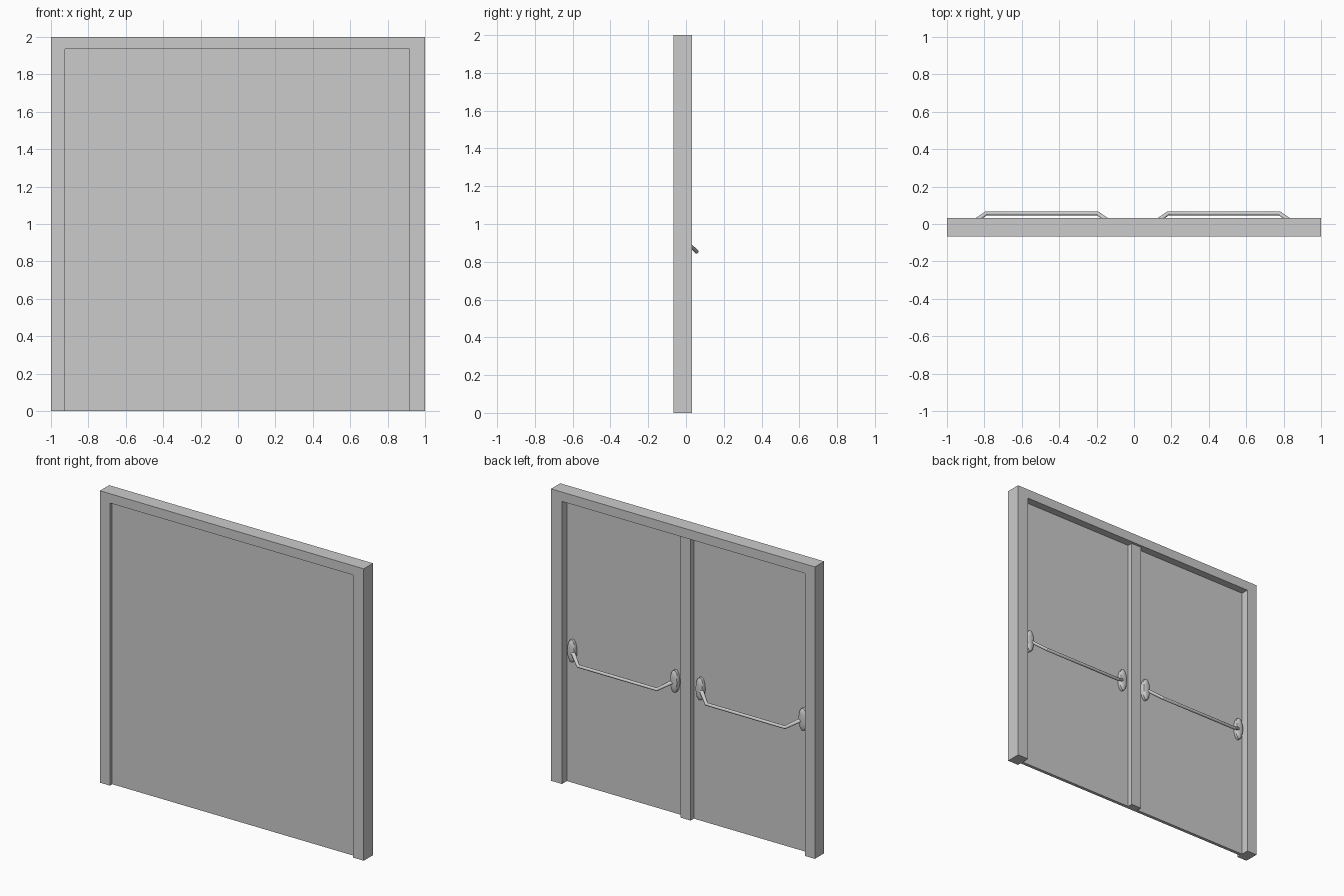
import bpy, bmesh, math
from mathutils import Vector

if "Cube" in bpy.data.objects:
    bpy.data.objects.remove(bpy.data.objects["Cube"])

FRONT, BACK = -0.067, 0.033        # frame faces
PANEL_FRONT, PANEL_BACK = -0.042, -0.02


def finish(name, bm, smooth=False):
    bmesh.ops.recalc_face_normals(bm, faces=bm.faces)
    mesh = bpy.data.meshes.new(name)
    bm.to_mesh(mesh)
    bm.free()
    obj = bpy.data.objects.new(name, mesh)
    bpy.context.collection.objects.link(obj)
    if smooth:
        bpy.ops.object.select_all(action='DESELECT')
        obj.select_set(True)
        bpy.context.view_layer.objects.active = obj
        bpy.ops.object.shade_smooth_by_angle(angle=math.radians(35))
    return obj


def extrude_outline(name, outline, y0, y1):
    """Extrude an (x, z) outline from y0 to y1."""
    bm = bmesh.new()
    face = bm.faces.new([bm.verts.new((x, y0, z)) for x, z in outline])
    new = bmesh.ops.extrude_face_region(bm, geom=[face])['geom']
    verts = [v for v in new if isinstance(v, bmesh.types.BMVert)]
    bmesh.ops.translate(bm, verts=verts, vec=(0, y1 - y0, 0))
    return finish(name, bm)


def rect(x0, x1, z0, z1):
    return [(x0, z0), (x1, z0), (x1, z1), (x0, z1)]


def bridge_rings(name, rings):
    """Skin a list of equal-sized point rings and cap both ends."""
    bm = bmesh.new()
    loops = [[bm.verts.new(p) for p in ring] for ring in rings]
    n = len(loops[0])
    for a, b in zip(loops, loops[1:]):
        for i in range(n):
            j = (i + 1) % n
            bm.faces.new((a[i], a[j], b[j], b[i]))
    bm.faces.new(loops[0])
    bm.faces.new(loops[-1])
    return finish(name, bm, smooth=True)


def mount_plate(name, x, z):
    # oval plate with a gently domed face
    rings = []
    for y, s in ((PANEL_BACK, 1), (0.0, 1), (0.007, 0.85), (0.011, 0.5)):
        rings.append([(x + 0.03 * s * math.cos(t), y, z + 0.078 * s * math.sin(t))
                      for t in (i * math.tau / 16 for i in range(16))])
    bridge_rings(name, rings)


def push_bar(name, centre, z):
    # round bar bent down and outward from its two plates
    r, n = 0.0105, 12
    pts = [Vector(p) for p in ((centre - 0.385, -0.005, z), (centre - 0.298, 0.0565, 0.854),
                               (centre + 0.298, 0.0565, 0.854), (centre + 0.385, -0.005, z))]
    across = Vector((0, 1, 0))
    rings = []
    for i, p in enumerate(pts):
        d_in = (p - pts[max(i - 1, 0)]).normalized()
        d_out = (pts[min(i + 1, 3)] - p).normalized()
        normal = (d_in + d_out).normalized()
        # circle around the straight bar, slid along each segment to the mitre plane
        slide = d_out if i == 0 else d_in
        seg = slide
        u = (across - seg * across.dot(seg)).normalized()
        v = seg.cross(u)
        if 0 < i < 3:
            seg = Vector((1, 0, 0))
            u, v = across, seg.cross(across)
        elif rings or i == 0:
            # flat end section hidden in the plate, kept aligned with the bar
            seg, u, v = Vector((1, 0, 0)), across, Vector((0, 0, 1))
        ring = []
        for k in range(n):
            t = k * math.tau / n
            o = u * math.cos(t) * r + v * math.sin(t) * r
            if 0 < i < 3:
                o -= seg * (o.dot(normal) / seg.dot(normal))
            else:
                o -= seg * (o.dot(slide) / slide.x)
            ring.append(p + o)
        rings.append(ring)
    bridge_rings(name, rings)


# door frame: two jambs and a head in one piece
LEFT, RIGHT, HEAD = -0.924, 0.917, 1.936
extrude_outline("door_frame", [(-1, 0), (-1, 2), (1, 2), (1, 0), (RIGHT, 0),
                               (RIGHT, HEAD), (LEFT, HEAD), (LEFT, 0)], FRONT, BACK)

# recessed door panel and the centre post behind it
extrude_outline("door_panel", rect(LEFT, RIGHT, 0, HEAD), PANEL_FRONT, PANEL_BACK)
extrude_outline("centre_post", rect(-0.046, 0.032, 0, HEAD), PANEL_BACK, 0.015)

# push bars with mounting plates, one per leaf
for side, centre in (("left", -0.493), ("right", 0.48)):
    push_bar(side + "_push_bar", centre, 0.91)
    mount_plate(side + "_plate_a", centre - 0.39, 0.91)
    mount_plate(side + "_plate_b", centre + 0.39, 0.91)
